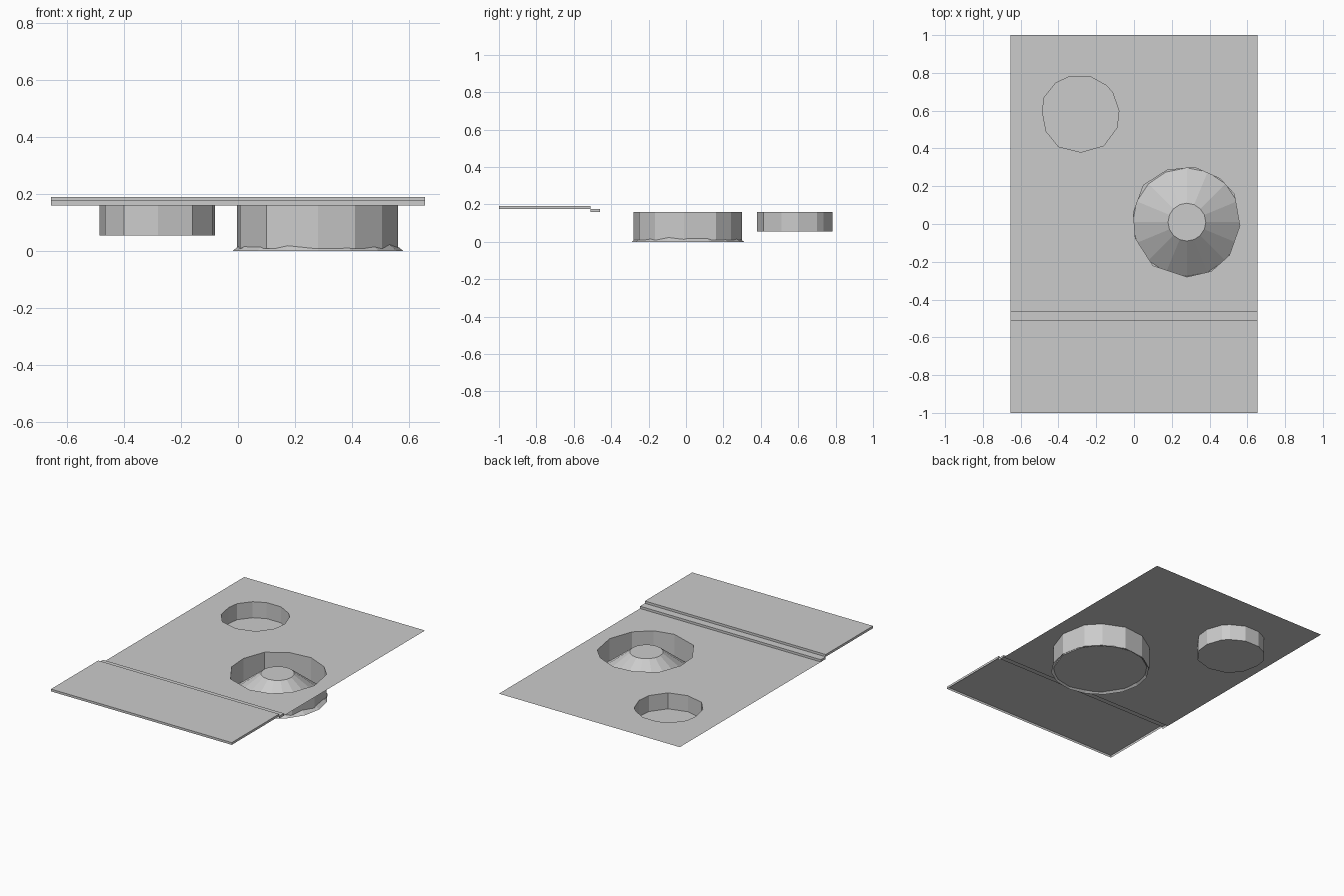
import bpy, bmesh
from mathutils import Vector

if "Cube" in bpy.data.objects:
    bpy.data.objects.remove(bpy.data.objects["Cube"])

W = 0.655          # half width
SHEET_Z = 0.16

LARGE = [(-.003, .06), (.05, .205), (.175, .285), (.32, .30), (.455, .24), (.53, .16),
         (.56, -.01), (.505, -.165), (.41, -.25), (.28, -.28), (.10, -.22), (.007, -.075)]
SMALL = [(-.34, .782), (-.235, .782), (-.15, .735), (-.115, .70), (-.08, .60), (-.09, .51),
         (-.16, .415), (-.28, .38), (-.40, .41), (-.465, .49), (-.485, .595), (-.475, .67),
         (-.415, .745)]


def finish(bm, name):
    mesh = bpy.data.meshes.new(name)
    bm.to_mesh(mesh)
    bm.free()
    obj = bpy.data.objects.new(name, mesh)
    bpy.context.collection.objects.link(obj)
    return obj


def loop(bm, pts, z):
    vs = [bm.verts.new((x, y, z)) for x, y in pts]
    edges = [bm.edges.new((vs[i], vs[(i + 1) % len(vs)])) for i in range(len(vs))]
    return vs, edges


# Thin sheet with two openings
bm = bmesh.new()
edges = []
for pts in ([(-W, -.46), (W, -.46), (W, 1), (-W, 1)], LARGE, SMALL):
    edges += loop(bm, pts, SHEET_Z)[1]
bmesh.ops.triangle_fill(bm, edges=edges, use_beauty=True, normal=Vector((0, 0, 1)))
for f in bm.faces:
    f.normal_update()
    if f.normal.z < 0:
        f.normal_flip()
finish(bm, "base_sheet")


# Recessed wells hanging below the openings
def well(name, pts, bottom):
    bm = bmesh.new()
    top, _ = loop(bm, pts, SHEET_Z)
    low, _ = loop(bm, pts, bottom)
    n = len(pts)
    for i in range(n):
        j = (i + 1) % n
        bm.faces.new((top[i], top[j], low[j], low[i]))
    bm.faces.new(low[::-1])   # points run clockwise, so the floor faces up
    finish(bm, name)


well("small_well", SMALL, 0.055)
well("large_well", LARGE, 0.01)

# Truncated cone in the large well, open underneath
bpy.ops.mesh.primitive_cone_add(vertices=16, radius1=0.30, radius2=0.10, depth=0.157,
                                location=(.28, .01, .0785))
cone = bpy.context.object
cone.name = "center_cone"
bm = bmesh.new()
bm.from_mesh(cone.data)
bmesh.ops.delete(bm, geom=[f for f in bm.faces if f.normal.z < -0.9], context='FACES_ONLY')
bm.to_mesh(cone.data)
bm.free()

# Two-step raised front, open underneath: tops, risers and side strips
bm = bmesh.new()


def quad(*co):
    bm.faces.new([bm.verts.new(c) for c in co])


for y0, y1, z0, z1 in ((-1, -.51, .175, .19), (-.51, -.46, .16, .175)):
    quad((-W, y0, z1), (W, y0, z1), (W, y1, z1), (-W, y1, z1))
    quad((W, y1, z0), (-W, y1, z0), (-W, y1, z1), (W, y1, z1))
    quad((W, y0, z0), (W, y1, z0), (W, y1, z1), (W, y0, z1))
    quad((-W, y1, z0), (-W, y0, z0), (-W, y0, z1), (-W, y1, z1))
quad((-W, -1, .175), (W, -1, .175), (W, -1, .19), (-W, -1, .19))
bmesh.ops.remove_doubles(bm, verts=bm.verts[:], dist=1e-4)
finish(bm, "front_steps")
